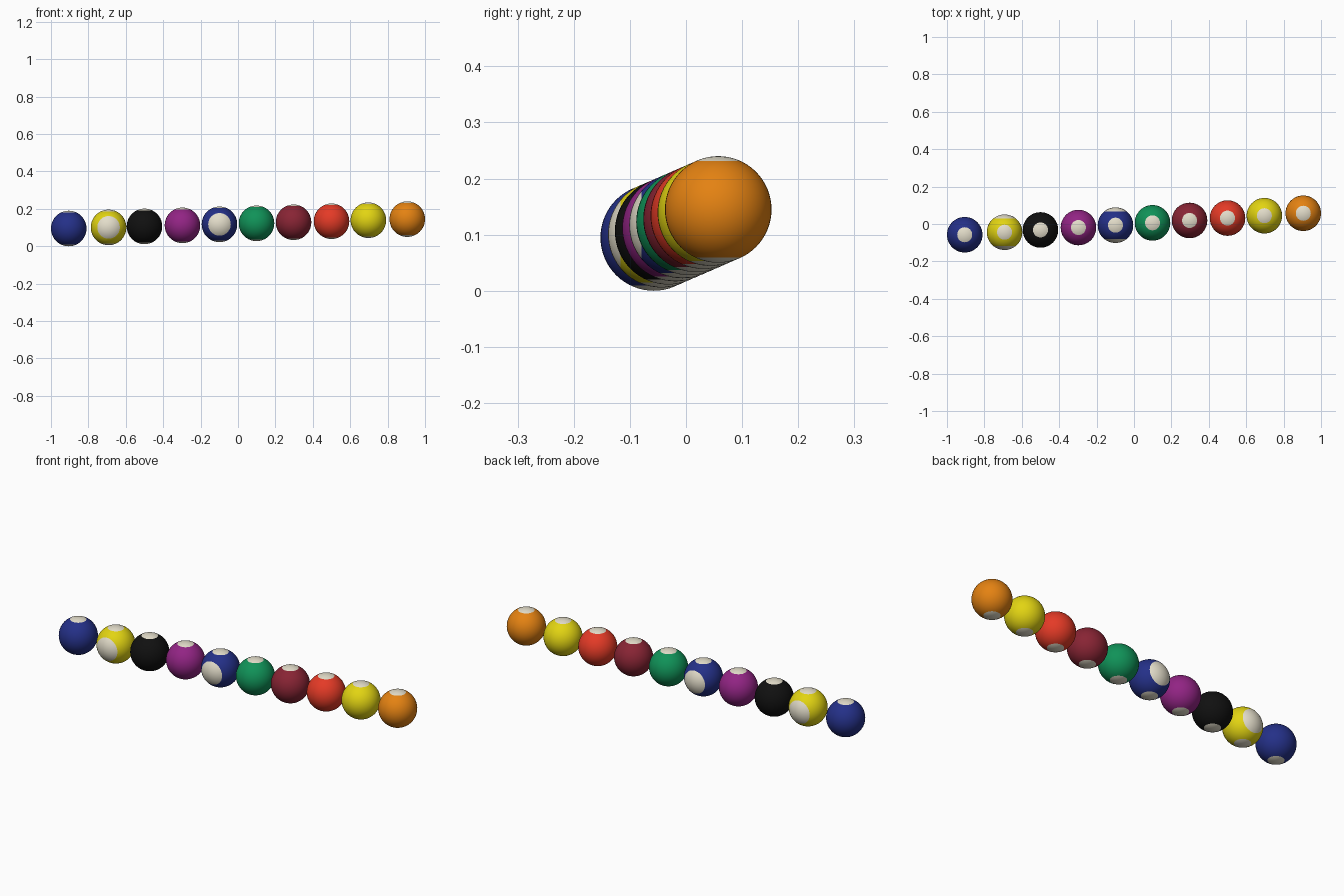
import bpy, bmesh
from mathutils import Vector

if "Cube" in bpy.data.objects:
    bpy.data.objects.remove(bpy.data.objects["Cube"])

R = 0.095


def material(name, rgb):
    m = bpy.data.materials.new(name)
    lin = [((c / 255 + 0.055) / 1.055) ** 2.4 if c > 10 else c / 255 / 12.92 for c in rgb]
    m.diffuse_color = (*lin, 1)
    m.use_nodes = True
    m.node_tree.nodes["Principled BSDF"].inputs["Base Color"].default_value = m.diffuse_color
    return m


MATS = {n: material(n, c) for n, c in {
    "ivory": (227, 221, 202), "blue": (36, 48, 136), "yellow": (226, 212, 18),
    "black": (16, 16, 16), "purple": (146, 36, 132), "green": (16, 146, 88),
    "maroon": (136, 36, 52), "red": (228, 58, 38), "orange": (228, 130, 18)}.items()}

SPOT = 0.905 * R     # height where the top and bottom spots begin
CAP = 0.77 * R       # depth where the front and back caps of striped balls begin


def ball(name, colour, centre, striped):
    bm = bmesh.new()
    bmesh.ops.create_uvsphere(bm, u_segments=48, v_segments=32, radius=R)
    # cut clean edges round the spots and caps
    cuts = [(Vector((0, 0, 1)), SPOT)] + ([(Vector((0, 1, 0)), CAP)] if striped else [])
    for axis, d in cuts:
        for s in (-1, 1):
            bmesh.ops.bisect_plane(bm, geom=bm.verts[:] + bm.edges[:] + bm.faces[:],
                                   dist=1e-6, plane_co=axis * d * s, plane_no=axis)
    for f in bm.faces:
        f.smooth = True
        c = f.calc_center_median()
        f.material_index = int(any(abs(c.dot(a)) > d for a, d in cuts))
    me = bpy.data.meshes.new(name)
    bm.to_mesh(me)
    bm.free()
    me.materials.append(MATS[colour])
    me.materials.append(MATS["ivory"])
    ob = bpy.data.objects.new(name, me)
    ob.location = centre
    bpy.context.collection.objects.link(ob)


# row of balls, rising gently to the right and back
ROW = [(-0.905, "blue", 0), (-0.692, "yellow", 1), (-0.5, "black", 0), (-0.297, "purple", 0),
       (-0.099, "blue", 1), (0.099, "green", 0), (0.297, "maroon", 0), (0.5, "red", 0),
       (0.697, "yellow", 0), (0.905, "orange", 0)]
for x, colour, striped in ROW:
    kind = "striped" if striped else "solid"
    ball(f"{kind}_{colour}_ball", colour, (x, 0.0635 * x, 0.12 + 0.0276 * x), striped)
